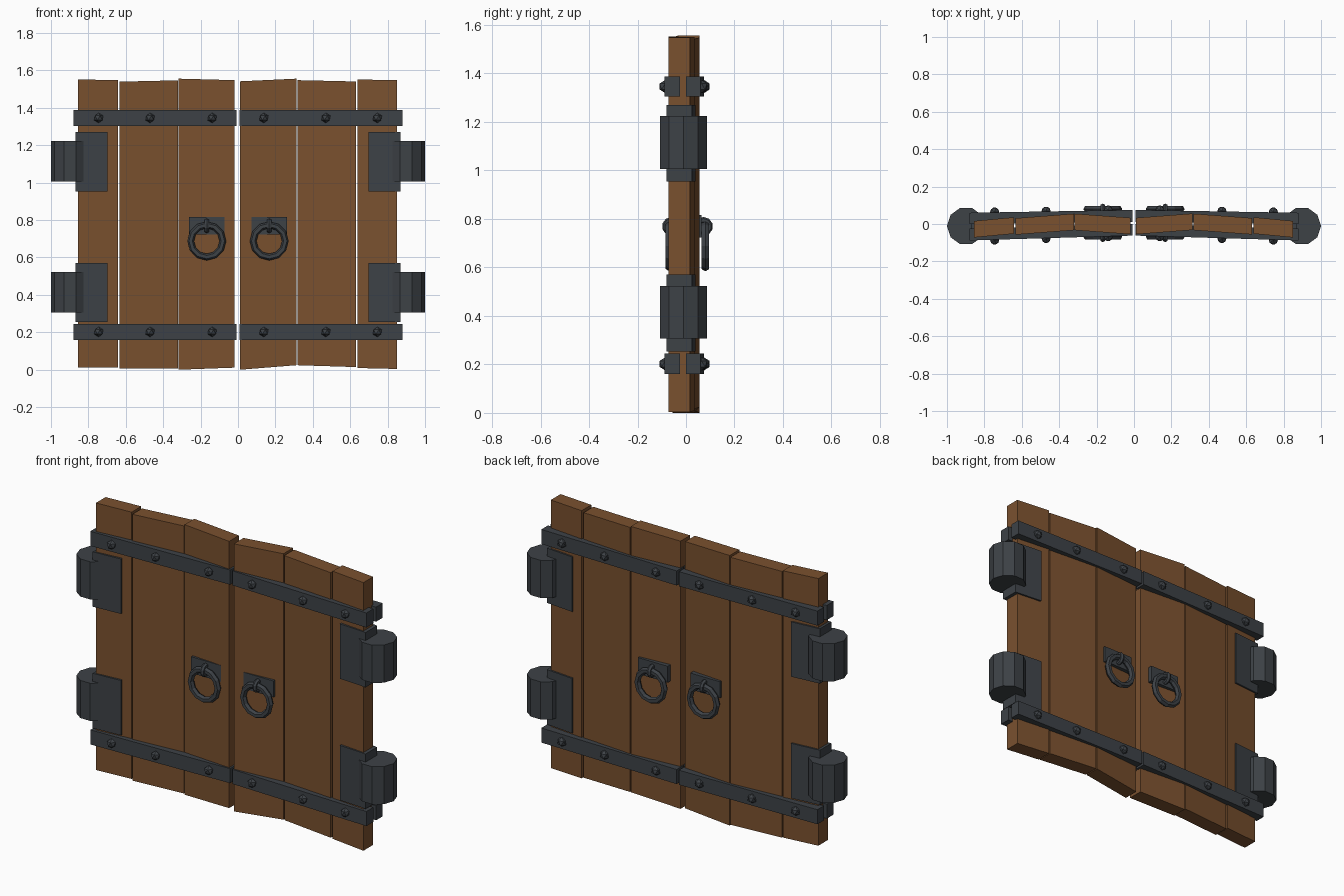
import bpy, bmesh, math
from mathutils import Matrix, Vector

if "Cube" in bpy.data.objects:
    bpy.data.objects.remove(bpy.data.objects["Cube"])


def material(name, rgb):
    m = bpy.data.materials.new(name)
    m.diffuse_color = (*rgb, 1)
    m.use_nodes = True
    m.node_tree.nodes["Principled BSDF"].inputs["Base Color"].default_value = m.diffuse_color
    return m


wood = material("brown_wood", (0.195, 0.082, 0.028))
iron = material("dark_iron", (0.047, 0.054, 0.062))


def finish(name, bm, mat):
    bmesh.ops.recalc_face_normals(bm, faces=bm.faces)
    me = bpy.data.meshes.new(name)
    bm.to_mesh(me)
    bm.free()
    me.materials.append(mat)
    ob = bpy.data.objects.new(name, me)
    bpy.context.collection.objects.link(ob)
    return ob


def slab(name, mat, xs, ys0, ys1, zb, zt):
    """Six-sided block whose depth and height can differ at its two x ends."""
    bm = bmesh.new()
    v = {}
    for i, ys in enumerate((ys0, ys1)):
        for j in (0, 1):
            for k, z in enumerate((zb[i], zt[i])):
                v[i, j, k] = bm.verts.new((xs[i], ys[j], z))
    for axis in range(3):
        a, b = [n for n in range(3) if n != axis]
        for side in (0, 1):
            loop = []
            for p, q in ((0, 0), (1, 0), (1, 1), (0, 1)):
                key = [0, 0, 0]
                key[axis], key[a], key[b] = side, p, q
                loop.append(v[tuple(key)])
            bm.faces.new(loop)
    return finish(name, bm, mat)


def ring(name, centre, major, minor, rot, n, m):
    bm = bmesh.new()
    rows = []
    for i in range(n):
        a = 2 * math.pi * i / n
        row = []
        for j in range(m):
            b = 2 * math.pi * j / m
            r = major + minor * math.cos(b)
            p = rot @ Vector((r * math.cos(a), r * math.sin(a), minor * math.sin(b)))
            row.append(bm.verts.new(p + Vector(centre)))
        rows.append(row)
    for i in range(n):
        for j in range(m):
            k, l = (i + 1) % n, (j + 1) % m
            bm.faces.new((rows[i][j], rows[k][j], rows[k][l], rows[i][l]))
    return finish(name, bm, iron)


# Planks: x ends, back-face y at each end, bottom z and top z at each end
T = 0.088
planks = [
    ((-0.855, -0.642), (0.016, 0.036), (0.017, 0.015), (1.556, 1.552)),
    ((-0.634, -0.322), (0.031, 0.055), (0.010, 0.010), (1.544, 1.551)),
    ((-0.317, -0.018), (0.055, 0.033), (0.004, 0.015), (1.560, 1.552)),
    ((0.012, 0.312), (0.033, 0.056), (0.004, 0.028), (1.546, 1.560)),
    ((0.318, 0.630), (0.055, 0.032), (0.028, 0.018), (1.552, 1.545)),
    ((0.640, 0.850), (0.036, 0.016), (0.013, 0.008), (1.555, 1.553)),
]
for xs, yb, zb, zt in planks:
    slab("plank", wood, xs, (yb[0] - T, yb[0]), (yb[1] - T, yb[1]), zb, zt)

X90 = Matrix.Rotation(math.pi / 2, 3, 'X')
Y90 = Matrix.Rotation(math.pi / 2, 3, 'Y')

for s in (-1, 1):
    # Iron straps on both faces, leaning outward with the leaf
    for zc in (0.206, 1.35):
        z0, z1 = (zc - 0.042,) * 2, (zc + 0.042,) * 2
        xs = (s * 0.007, s * 0.88)
        slab("front_strap", iron, xs, (-0.062, 0.0), (-0.088, -0.025), z0, z1)
        slab("back_strap", iron, xs, (0.012, 0.075), (0.0, 0.06), z0, z1)
        # Faceted bolt heads
        for bx in (0.138, 0.47, 0.745):
            t = bx / 0.88
            for y in (-0.064 - 0.026 * t, 0.077 - 0.015 * t):
                bm = bmesh.new()
                bmesh.ops.create_icosphere(bm, subdivisions=1, radius=0.027,
                                           matrix=Matrix.Translation((s * bx, y, zc)))
                finish("bolt", bm, iron)

    # Hinge plates wrapped round the outer plank, with ten-sided barrels
    for zc in (0.417, 1.117):
        slab("hinge_plate", iron, (s * 0.698, s * 0.87), (-0.07, 0.04), (-0.081, 0.024),
             (zc - 0.159,) * 2, (zc + 0.157,) * 2)
        bm = bmesh.new()
        bmesh.ops.create_cone(bm, cap_ends=True, segments=10, radius1=0.102, radius2=0.102,
                              depth=0.217,
                              matrix=Matrix.Translation((s * 0.898, -0.011, zc + 0.002))
                              @ Matrix.Rotation(math.pi / 2, 4, 'Z'))
        finish("hinge_barrel", bm, iron)

    # Pull rings, backing plates and staples on both faces
    hx = s * 0.167
    for d in (-1, 1):
        y = 0.006
        ys = tuple(sorted((y + d * 0.03, y + d * 0.058)))
        slab("handle_plate", iron, (hx - 0.095, hx + 0.095), ys, ys, (0.727,) * 2, (0.821,) * 2)
        ring("pull_ring", (hx, y + d * 0.074, 0.692), 0.086, 0.018, X90, 12, 6)
        ring("ring_staple", (hx, y + d * 0.066, 0.773), 0.026, 0.013, Y90, 10, 6)

# Sit the doors exactly on the ground
low = min((o.matrix_world @ v.co).z for o in bpy.data.objects for v in o.data.vertices)
for o in bpy.data.objects:
    o.location.z -= low
